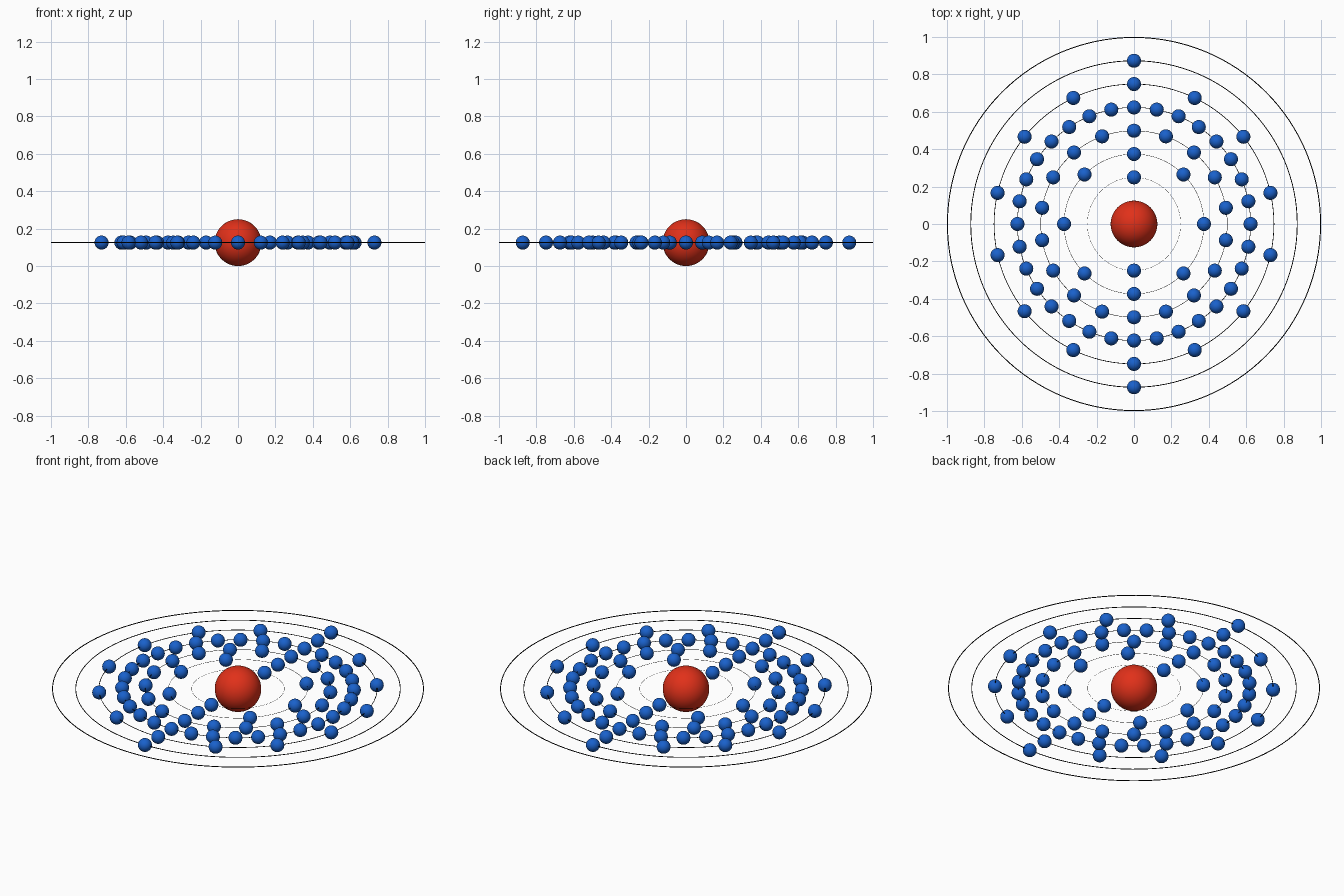
import bpy
from math import sin, cos, pi

if "Cube" in bpy.data.objects:
    bpy.data.objects.remove(bpy.data.objects["Cube"])

Z = 0.125          # height of the orbital plane
STEP = 0.125       # spacing between shells
SHELLS = [2, 8, 18, 32, 14, 2, 0]   # electrons per shell, inside out


def material(name, rgb):
    m = bpy.data.materials.new(name)
    m.diffuse_color = (*rgb, 1)
    m.use_nodes = True
    m.node_tree.nodes["Principled BSDF"].inputs["Base Color"].default_value = m.diffuse_color
    return m


red = material("red", (0.75, 0.03, 0.01))
blue = material("blue", (0.01, 0.12, 0.6))
black = material("black", (0.0, 0.0, 0.0))


def ball(name, radius, segments, loc, mat):
    bpy.ops.mesh.primitive_uv_sphere_add(segments=segments, ring_count=segments // 2,
                                         radius=radius, location=loc)
    ob = bpy.context.object
    ob.name = name
    ob.data.materials.append(mat)
    bpy.ops.object.shade_smooth()
    return ob


# nucleus
ball("nucleus", 0.125, 48, (0, 0, Z), red)

electron_mesh = None
for i, count in enumerate(SHELLS):
    # orbit ring: wire thickness grows with its radius
    r = STEP * (i + 2) * 0.9975
    bpy.ops.mesh.primitive_torus_add(major_radius=r, minor_radius=0.0025 * r,
                                     major_segments=128, minor_segments=8,
                                     location=(0, 0, Z))
    ring = bpy.context.object
    ring.name = f"orbit_ring_{i + 1}"
    ring.data.materials.append(black)
    bpy.ops.object.shade_smooth()

    # electrons spread evenly, starting at the back (+y)
    for k in range(count):
        a = pi / 2 + 2 * pi * k / count
        loc = (r * cos(a), r * sin(a), Z)
        name = f"electron_{i + 1}_{k + 1}"
        if electron_mesh is None:
            electron_mesh = ball(name, 0.0375, 32, loc, blue).data
        else:
            ob = bpy.data.objects.new(name, electron_mesh)
            ob.location = loc
            bpy.context.collection.objects.link(ob)
